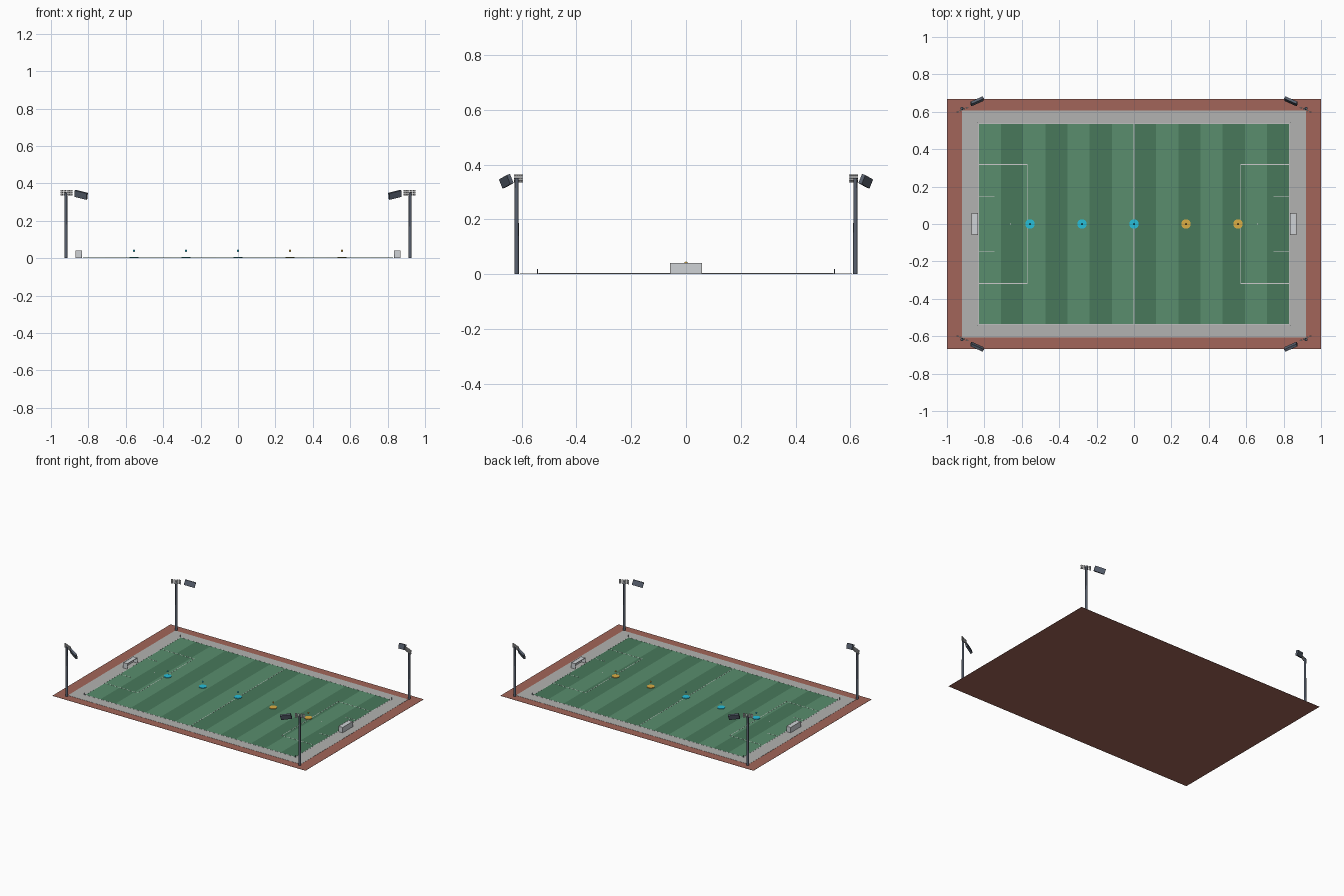
import bpy, bmesh
from math import radians
from mathutils import Matrix, Vector, Euler

if "Cube" in bpy.data.objects:
    bpy.data.objects.remove(bpy.data.objects["Cube"])


def mat(name, col):
    m = bpy.data.materials.new(name)
    m.diffuse_color = (*col, 1)
    m.use_nodes = True
    m.node_tree.nodes["Principled BSDF"].inputs["Base Color"].default_value = m.diffuse_color
    return m


BRICK = mat("brick_red", (0.36, 0.13, 0.10))
PAVE = mat("paving", (0.45, 0.45, 0.44))
LIGHT = mat("grass_light", (0.10, 0.27, 0.155))
DARK = mat("grass_dark", (0.065, 0.19, 0.105))
WHITE = mat("white", (0.80, 0.82, 0.82))
NET = mat("net_grey", (0.62, 0.65, 0.67))
STEEL = mat("steel", (0.10, 0.12, 0.16))
CYAN = mat("cyan", (0.02, 0.52, 0.70))
GOLD = mat("gold", (0.70, 0.42, 0.06))


def finish(name, bm, material, smooth=False):
    bmesh.ops.recalc_face_normals(bm, faces=bm.faces)
    me = bpy.data.meshes.new(name)
    bm.to_mesh(me)
    bm.free()
    me.materials.append(material)
    if smooth:
        me.shade_smooth()
        me.set_sharp_from_angle(angle=radians(35))
    ob = bpy.data.objects.new(name, me)
    bpy.context.collection.objects.link(ob)
    return ob


def box(bm, loc, size, rot=Matrix(), flip=Matrix()):
    m = flip @ Matrix.Translation(loc) @ rot @ Matrix.Diagonal((*size, 1))
    bmesh.ops.create_cube(bm, size=1, matrix=m)


def cyl(bm, loc, r, h, seg=16, r2=None):
    bmesh.ops.create_cone(bm, cap_ends=True, segments=seg, radius1=r,
                          radius2=r if r2 is None else r2, depth=h,
                          matrix=Matrix.Translation(Vector(loc) + Vector((0, 0, h / 2))))


def slab(name, x0, x1, y, z0, z1, material):
    bm = bmesh.new()
    box(bm, ((x0 + x1) / 2, 0, (z0 + z1) / 2), (x1 - x0, 2 * y, z1 - z0))
    finish(name, bm, material)


# Stacked ground layers
slab("ground_base", -1, 1, 0.667, 0, 0.001, BRICK)
slab("paved_surround", -0.92, 0.92, 0.606, 0.001, 0.002, PAVE)

# Mown stripes
FX, FY = 0.83, 0.537
w = 2 * FX / 14
for mod, name, material in ((0, "light_stripes", LIGHT), (1, "dark_stripes", DARK)):
    bm = bmesh.new()
    for i in range(mod, 14, 2):
        box(bm, (-FX + (i + 0.5) * w, 0, 0.0025), (w, 2 * FY, 0.001))
    finish(name, bm, material)

# Pitch markings
bm = bmesh.new()
T, Z, H = 0.003, 0.0032, 0.0006
box(bm, (0, 0, Z), (T, 2 * FY, H))
for s in (-1, 1):
    box(bm, (0, s * FY, Z), (2 * FX, T, H))
    box(bm, (s * FX, 0, Z), (T, 2 * FY, H))
    for front, half in ((0.57, 0.318), (0.745, 0.149)):
        for t in (-1, 1):
            box(bm, (s * (front + FX) / 2, t * half, Z), (FX - front, T, H))
    box(bm, (s * 0.57, 0, Z), (T, 0.639, H))
    cyl(bm, (s * 0.66, 0, Z - H / 2), 0.004, H, 12)
finish("pitch_lines", bm, WHITE)

# Goals: frame with net panels
for s, side in ((-1, "left"), (1, "right")):
    bm = bmesh.new()
    for x in (0.835, 0.866):
        for y in (-0.056, 0.056):
            box(bm, (s * x, y, 0.021), (0.003, 0.003, 0.040))
        box(bm, (s * x, 0, 0.0395), (0.003, 0.115, 0.003))
    finish(side + "_goal_frame", bm, WHITE)
    bm = bmesh.new()
    box(bm, (s * 0.866, 0, 0.020), (0.001, 0.112, 0.038))
    box(bm, (s * 0.8505, 0, 0.0395), (0.031, 0.112, 0.001))
    for y in (-0.056, 0.056):
        box(bm, (s * 0.8505, y, 0.020), (0.031, 0.001, 0.038))
    finish(side + "_goal_net", bm, NET)

# Corner flag posts
bm = bmesh.new()
for sx in (-1, 1):
    for sy in (-1, 1):
        cyl(bm, (sx * 0.835, sy * 0.542, 0.001), 0.002, 0.018, 8)
finish("corner_posts", bm, STEEL)

# Marker discs with a small ball floating above each
for i in range(5):
    x = (i - 2) * 0.278
    material = CYAN if i < 3 else GOLD
    bm = bmesh.new()
    cyl(bm, (x, 0, 0.003), 0.025, 0.004, 32)
    finish(f"marker_disc_{i + 1}", bm, material, True)
    bm = bmesh.new()
    bmesh.ops.create_uvsphere(bm, u_segments=16, v_segments=8, radius=0.006,
                              matrix=Matrix.Translation((x, 0, 0.040)))
    finish(f"marker_ball_{i + 1}", bm, material, True)

# Floodlights, mirrored into the four corners
turn = Matrix.Rotation(radians(24), 4, 'Z')
tilt = turn @ Matrix.Rotation(radians(13), 4, 'Y') @ Matrix.Rotation(radians(-18), 4, 'X')
for sx, sn in ((-1, "left"), (1, "right")):
    for sy, fn in ((-1, "front"), (1, "back")):
        flip = Matrix.Diagonal((-sx, sy, 1, 1))
        tag = f"{fn}_{sn}_"
        bm = bmesh.new()
        cyl(bm, (sx * 0.92, sy * 0.618, 0.001), 0.0085, 0.35, 12, 0.007)
        finish(tag + "light_pole", bm, STEEL, True)
        bm = bmesh.new()
        box(bm, (-0.839, 0.656, 0.339), (0.072, 0.014, 0.036), tilt, flip)
        finish(tag + "light_panel", bm, STEEL)
        bm = bmesh.new()
        for c in range(4):
            for r in range(3):
                p = Vector((-0.92, 0.616, 0.339 + r * 0.0105))
                p += turn @ Vector(((c - 1.5) * 0.018, -0.006, 0))
                box(bm, p, (0.013, 0.006, 0.008), turn, flip)
        finish(tag + "lamps", bm, WHITE)
